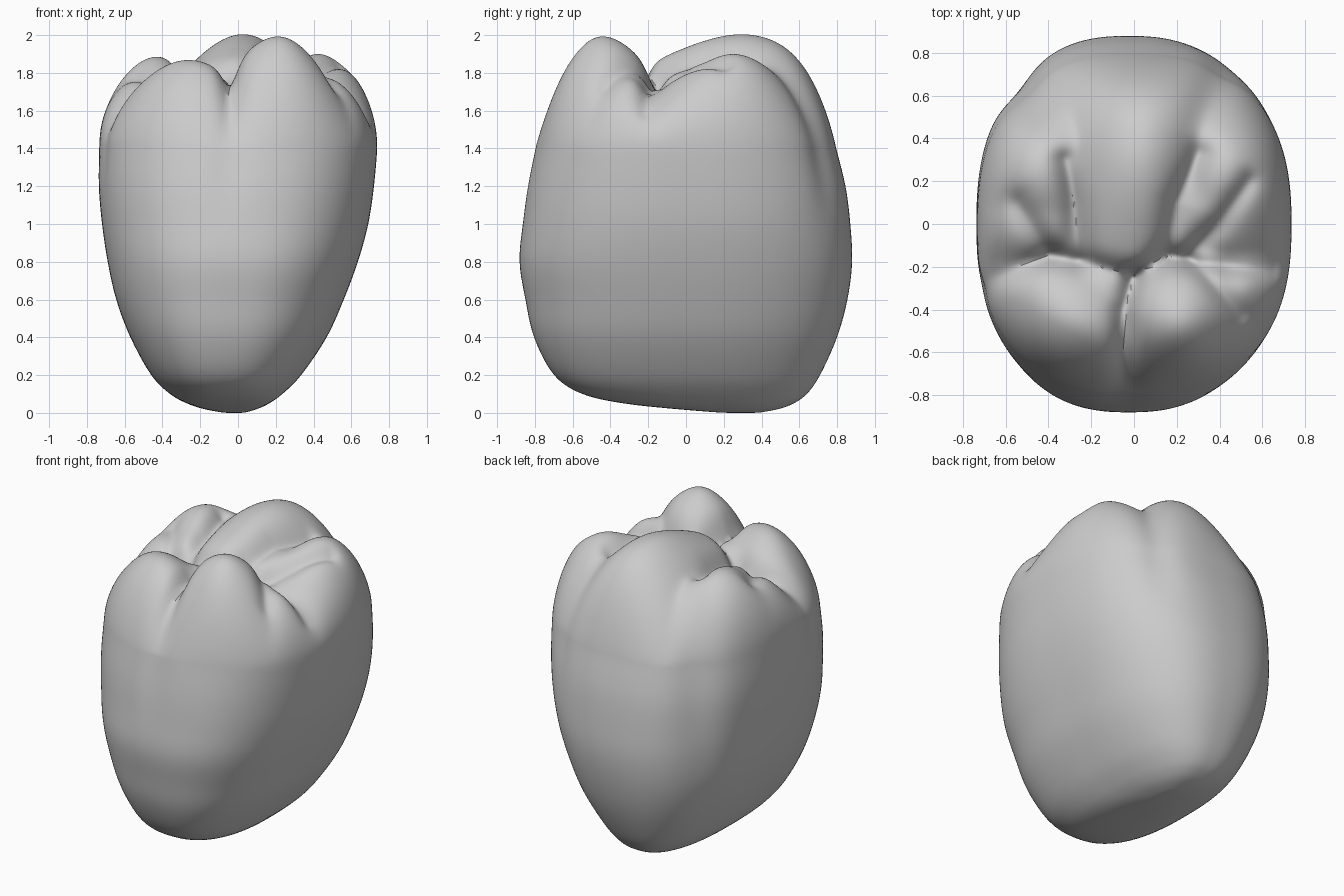
import bpy, bmesh, math
from mathutils import Vector

cube = bpy.data.objects.get("Cube")
if cube:
    bpy.data.objects.remove(cube, do_unlink=True)

SEGMENTS = 220
CAP_RINGS = 64
STEPS = 5
RIM = 1.4

# Wall sections: height, right edge, left edge, front edge, back edge
SECTIONS = [
    (0, -.07, .03, .2, .38), (.02, -.18, .1, -.05, .49), (.05, -.27, .165, -.33, .57),
    (.1, -.36, .235, -.55, .64), (.2, -.46, .335, -.7, .71),
    (.4, -.57, .47, -.805, .8), (.6, -.645, .56, -.85, .855), (.8, -.69, .635, -.882, .88),
    (1, -.72, .69, -.865, .87), (1.2, -.737, .72, -.84, .845), (RIM, -.735, .738, -.8, .795),
]

# Cusps: x, y, height, inward stretch, sideways stretch
CUSPS = [
    (-.29, -.51, 1.92, .72, .55),
    (.24, -.52, 2.05, .72, .85),
    (.53, -.34, 1.83, .75, .9),
    (.03, .34, 2.01, .38, .72),
    (.52, .3, 1.95, .55, .6),
    (-.5, .3, 1.93, .55, .6),
    (.34, .08, 1.84, .8, .9),
    (-.42, .02, 1.82, .8, .9),
]

# Fissures: depth, width, path
FISSURES = [
    (.07, .045, [(-.72, -.28), (-.4, -.15), (-.22, -.18), (0, -.25), (.15, -.15), (.3, -.18), (.65, -.22)]),
    (.07, .05, [(-.25, -.16), (-.28, .1), (-.32, .3)]),
    (.07, .06, [(.15, -.15), (.2, .1), (.3, .33)]),
    (.06, .05, [(.25, -.15), (.4, 0), (.54, .2)]),
    (.06, .06, [(-.4, -.13), (-.55, .1)]),
    (.12, .045, [(0, -.25), (-.04, -.4), (-.04, -.8)]),
    (.05, .04, [(.28, -.18), (.5, -.43)]),
]

# Grooves running down the wall: angle, angular width, depth, lowest height
WALL_GROOVES = [(-93, 6, .02, .9), (-157, 5, .015, 1.1), (60, 7, .03, .9), (129, 10, .045, .2)]


def smoothstep(low, high, value):
    t = max(0, min(1, (value - low) / (high - low)))
    return t * t * (3 - 2 * t)


def catmull(a, b, c, d, t):
    return b + .5 * t * (c - a + t * (2 * a - 5 * b + 4 * c - d + t * (3 * (b - c) + d - a)))


def smooth_sections():
    padded = [SECTIONS[0]] + SECTIONS + [SECTIONS[-1]]
    for i in range(len(SECTIONS) - 1):
        for k in range(STEPS):
            yield [catmull(*values, k / STEPS) for values in zip(*padded[i:i + 4])]
    yield SECTIONS[-1]


def wall_point(section, angle):
    # Rounded-box section with the wall grooves pressed into it
    z, right, left, front, back = section
    c, s = math.cos(angle), math.sin(angle)
    power = 2 / 2.45
    x = math.copysign(abs(c) ** power, c) * (left - right) / 2
    y = math.copysign(abs(s) ** power, s) * (back - front) / 2
    direction = math.degrees(math.atan2(y, x))
    scale = 1
    for centre, width, depth, low in WALL_GROOVES:
        off = (direction - centre + 180) % 360 - 180
        scale -= depth * math.exp(-(off / width) ** 2) * smoothstep(low, RIM, z)
    return Vector(((left + right) / 2 + x * scale, (front + back) / 2 + y * scale, z))


def path_distance(p, path):
    best = 9
    for a, b in zip(path, path[1:]):
        a, b = Vector(a), Vector(b)
        edge = b - a
        t = max(0, min(1, (p - a).dot(edge) / edge.length_squared))
        best = min(best, (p - a - edge * t).length)
    return best


def chewing_height(p):
    # Soft maximum of the cusps, then the fissures cut between them
    total = 0
    sharp = 45
    for x, y, height, inward, sideways in CUSPS:
        centre = Vector((x, y))
        outward = centre.normalized()
        offset = p - centre
        radial = offset.dot(outward)
        across = offset.dot(Vector((-outward.y, outward.x))) * sideways
        radial *= .2 if radial > 0 else inward
        drop = 1.55 * (math.sqrt(radial ** 2 + across ** 2 + .15 ** 2) - .15)
        total += math.exp(sharp * (height - drop - RIM))
    z = RIM + math.log(total) / sharp
    for depth, width, path in FISSURES:
        z -= depth * math.exp(-(path_distance(p, path) / width) ** 1.5)
    return z


def cap_point(rim, u):
    # The shoulder is rounder at the front and back than at the sides
    p = Vector((rim.x * u, rim.y * u))
    fullness = .45 + .45 * rim.y ** 2 / max(rim.x ** 2 + rim.y ** 2, .01)
    rounding = (1 - u ** 5) ** fullness
    return Vector((p.x, p.y, RIM + (chewing_height(p) - RIM) * rounding))


# Rings from the underside up the wall and in over the chewing surface
angles = [2 * math.pi * i / SEGMENTS for i in range(SEGMENTS)]
rings = [[wall_point(section, a) for a in angles] for section in smooth_sections()]
rim_ring = rings[-1]
for k in range(1, CAP_RINGS):
    u = 1 - (k / CAP_RINGS) ** 1.5
    rings.append([cap_point(p, u) for p in rim_ring])

bm = bmesh.new()
loops = [[bm.verts.new(p) for p in ring] for ring in rings]
for lower, upper in zip(loops, loops[1:]):
    for i in range(SEGMENTS):
        j = (i + 1) % SEGMENTS
        bm.faces.new((lower[i], lower[j], upper[j], upper[i]))


def close(loop, point):
    pole = bm.verts.new(point)
    for i in range(SEGMENTS):
        bm.faces.new((loop[i], loop[(i + 1) % SEGMENTS], pole))


close(loops[0], (-.02, .3, 0))
close(loops[-1], cap_point(Vector((0, 0, 0)), 0))
bmesh.ops.recalc_face_normals(bm, faces=bm.faces)

# Tooth crown object
mesh = bpy.data.meshes.new("tooth_crown")
bm.to_mesh(mesh)
bm.free()
crown = bpy.data.objects.new("tooth_crown", mesh)
bpy.context.collection.objects.link(crown)

# Single grey material
grey = bpy.data.materials.new("plain_grey")
grey.use_nodes = True
colour = (.6, .6, .6, 1)
grey.diffuse_color = colour
grey.node_tree.nodes["Principled BSDF"].inputs["Base Color"].default_value = colour
mesh.materials.append(grey)

bpy.ops.object.select_all(action="DESELECT")
crown.select_set(True)
bpy.context.view_layer.objects.active = crown
bpy.ops.object.shade_smooth_by_angle(angle=math.radians(60))

# Soften the shoulder where the wall meets the chewing surface
soften = crown.modifiers.new("soften", "SMOOTH")
soften.factor = .5
soften.iterations = 5
